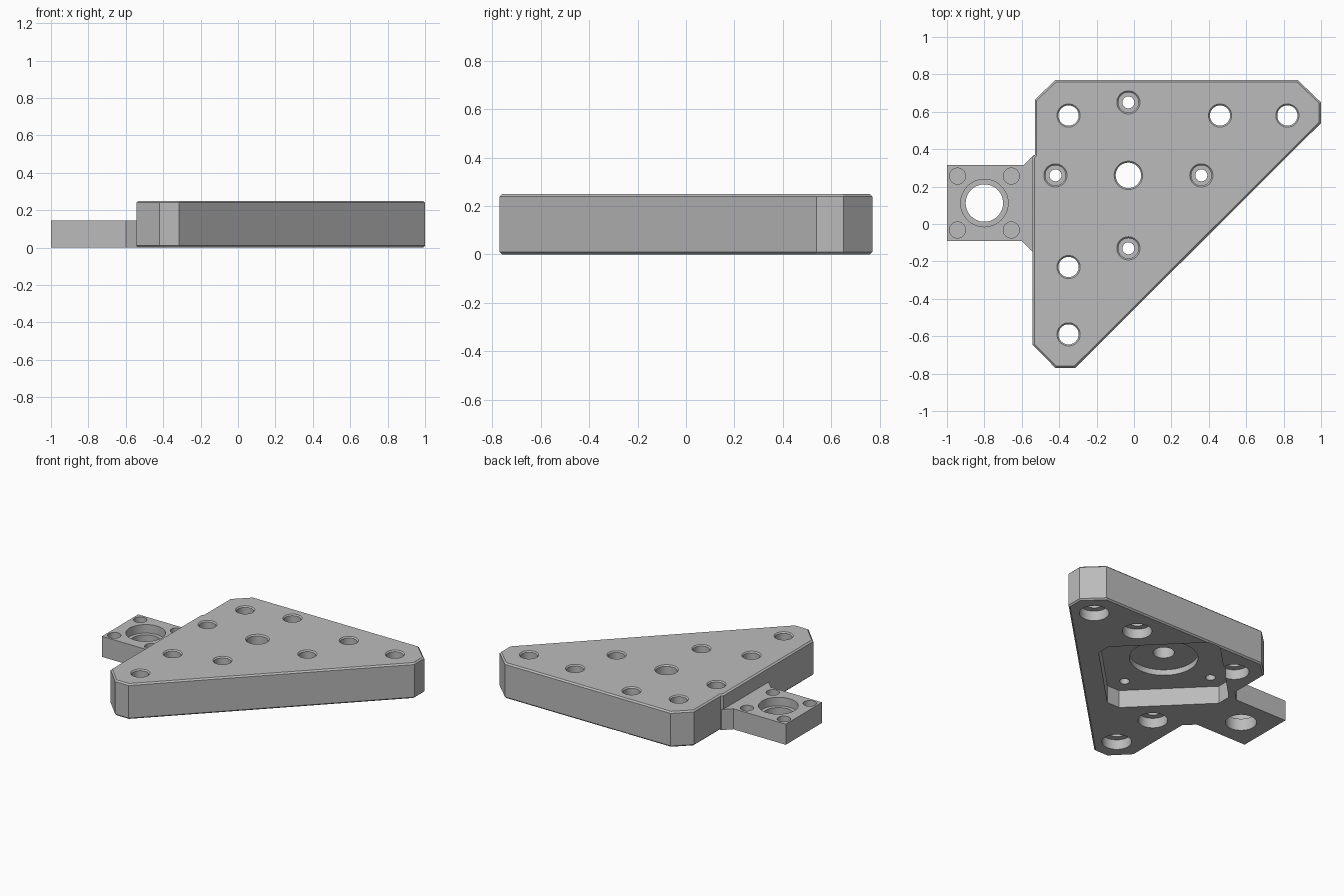
import bpy, bmesh, math
from mathutils import Vector

cube = bpy.data.objects.get("Cube")
if cube:
    bpy.data.objects.remove(cube, do_unlink=True)

HEIGHT, TAB_HEIGHT, POCKET_DEPTH, CHAMFER = 0.25, 0.145, 0.125, 0.01
MOTOR = Vector((-0.03, 0.26))

grey = bpy.data.materials.new("plain grey")
grey.use_nodes = True
grey.diffuse_color = (0.5, 0.5, 0.5, 1)
grey.node_tree.nodes["Principled BSDF"].inputs["Base Color"].default_value = (0.5, 0.5, 0.5, 1)


def to_object(bm, name):
    bmesh.ops.recalc_face_normals(bm, faces=bm.faces)
    mesh = bpy.data.meshes.new(name)
    bm.to_mesh(mesh)
    bm.free()
    mesh.materials.append(grey)
    ob = bpy.data.objects.new(name, mesh)
    bpy.context.collection.objects.link(ob)
    return ob


def prism(name, outline, z0, z1, chamfer=0):
    """Extrude an outline, optionally chamfering its top and bottom rims."""
    bm = bmesh.new()
    base = bm.faces.new([bm.verts.new((x, y, z0)) for x, y in outline])
    ext = bmesh.ops.extrude_face_region(bm, geom=[base], use_keep_orig=True)
    for item in ext["geom"]:
        if isinstance(item, bmesh.types.BMVert):
            item.co.z = z1
    bmesh.ops.recalc_face_normals(bm, faces=bm.faces)
    if chamfer:
        rims = [e for e in bm.edges if abs(e.verts[0].co.z - e.verts[1].co.z) < 1e-6]
        bmesh.ops.bevel(bm, geom=rims, offset=chamfer, segments=1, affect='EDGES')
    return to_object(bm, name)


def add_lathe(bm, centre, profile, sides=48):
    """Add a closed stepped drill shape from (radius, height) pairs."""
    rings = []
    for r, z in profile:
        angles = [2 * math.pi * i / sides for i in range(sides)]
        rings.append([bm.verts.new((centre[0] + r * math.cos(a),
                                    centre[1] + r * math.sin(a), z)) for a in angles])
    for low, high in zip(rings, rings[1:]):
        for i in range(sides):
            j = (i + 1) % sides
            bm.faces.new((low[i], low[j], high[j], high[i]))
    bm.faces.new(rings[0][::-1])
    bm.faces.new(rings[-1])


def combine(target, tool, operation):
    mod = target.modifiers.new(operation, 'BOOLEAN')
    mod.operation, mod.solver, mod.object = operation, 'EXACT', tool
    bpy.context.view_layer.objects.active = target
    bpy.ops.object.modifier_apply(modifier=mod.name)
    bpy.data.objects.remove(tool, do_unlink=True)


# Triangular plate with clipped corners
plate = prism("mounting_plate", [
    (-0.53, 0.665), (-0.53, 0.37), (-0.543, 0.355), (-0.543, -0.645), (-0.42, -0.77),
    (-0.315, -0.77), (1, 0.54), (1, 0.65), (0.875, 0.77), (-0.42, 0.77)],
    0, HEIGHT, CHAMFER)

# Side tab with flared neck
tab = prism("side_tab", [
    (-1, -0.09), (-0.6, -0.09), (-0.54, -0.15), (-0.45, -0.15),
    (-0.45, 0.37), (-0.535, 0.37), (-0.59, 0.315), (-1, 0.315)], 0, TAB_HEIGHT)
combine(plate, tab, 'UNION')

# Diagonal motor pocket underneath
half, clip = 0.39, 0.07
corner = [Vector((half, half - clip)), Vector((half - clip, half))]
pocket_outline = []
for k in range(4):
    for p in corner:
        a = math.pi / 4 + k * math.pi / 2
        pocket_outline.append(MOTOR + Vector((p.x * math.cos(a) - p.y * math.sin(a),
                                              p.x * math.sin(a) + p.y * math.cos(a))))
pocket = prism("pocket_cutter", pocket_outline, -0.1, POCKET_DEPTH)
combine(plate, pocket, 'DIFFERENCE')

# All drilled holes
drill = bmesh.new()
top = HEIGHT + 0.01


def rim(r):
    return [(r, HEIGHT - 0.008), (r + 0.018, top)]


# Central shaft hole and motor boss recess
add_lathe(drill, MOTOR, [(0.22, 0.06), (0.22, 0.165), (0.068, 0.165)] + rim(0.068))
# Motor screws, counterbored from above
for dx, dy in ((0.39, 0), (-0.39, 0), (0, 0.39), (0, -0.39)):
    add_lathe(drill, MOTOR + Vector((dx, dy)),
              [(0.032, 0.06), (0.032, 0.19), (0.054, 0.19)] + rim(0.054))
# Frame bolts, counterbored from below
for centre in ((-0.35, 0.58), (0.46, 0.58), (0.82, 0.58), (-0.35, -0.23), (-0.35, -0.59)):
    add_lathe(drill, centre, [(0.095, -0.01), (0.095, 0.07), (0.054, 0.07)] + rim(0.054))
# Tab bore with a seat, and four blind corner sockets
TAB_CENTRE = Vector((-0.8, 0.112))
add_lathe(drill, TAB_CENTRE, [(0.1, -0.01), (0.1, 0.085), (0.127, 0.085), (0.127, 0.2)])
for sx in (-1, 1):
    for sy in (-1, 1):
        add_lathe(drill, TAB_CENTRE + Vector((sx, sy)) * 0.144,
                  [(0.043, 0.085), (0.043, 0.2)], 32)
combine(plate, to_object(drill, "drill_cutter"), 'DIFFERENCE')

# Smooth bores, crisp edges
bpy.ops.object.select_all(action='DESELECT')
plate.select_set(True)
bpy.context.view_layer.objects.active = plate
bpy.ops.object.shade_smooth_by_angle(angle=math.radians(30))
